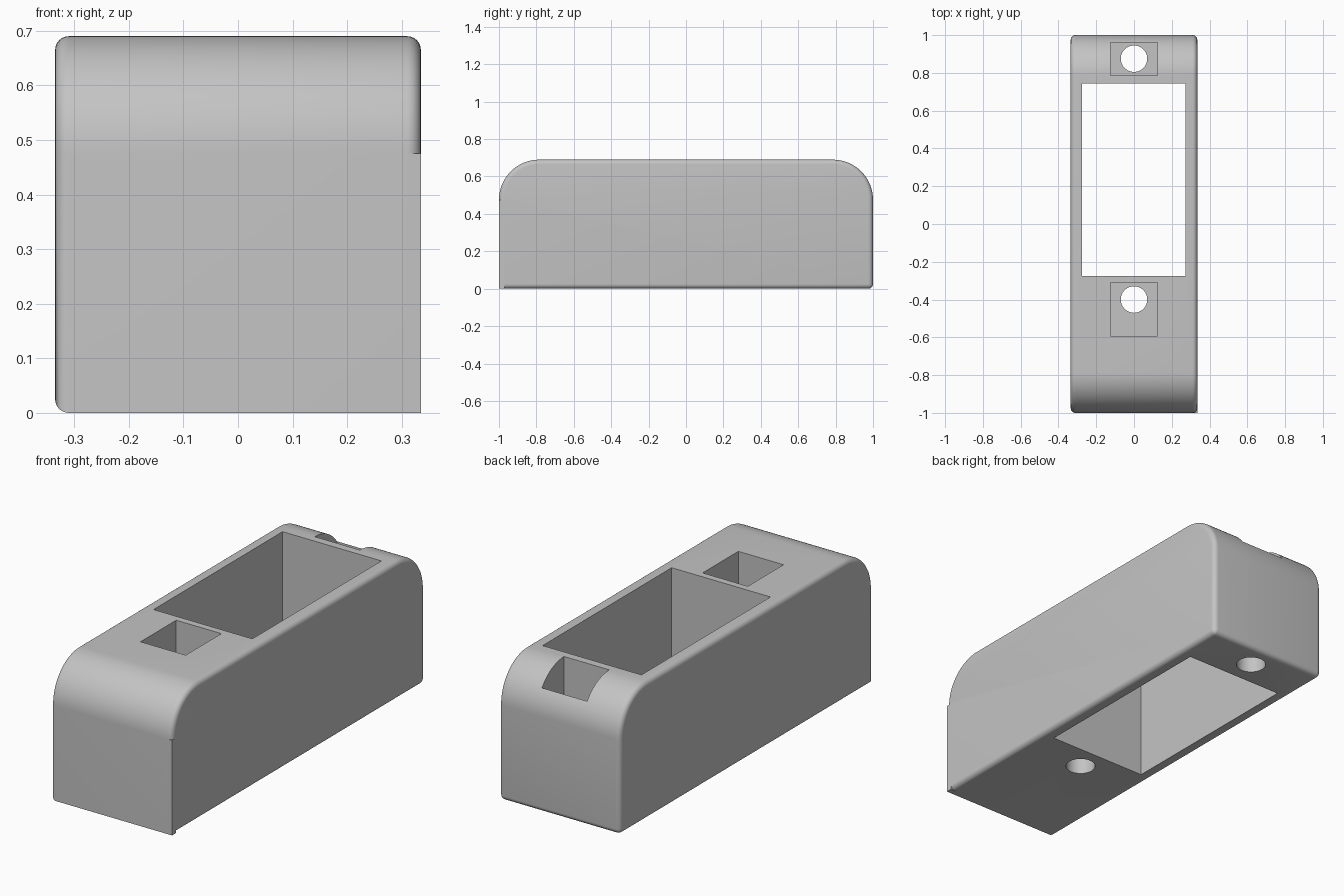
import bpy, bmesh
from math import sin, cos, pi

cube = bpy.data.objects.get("Cube")
if cube:
    bpy.data.objects.remove(cube, do_unlink=True)

HALF_W, HALF_L, HEIGHT = 0.335, 1.0, 0.69
CORNER, FILLET, FLOOR = 0.215, 0.025, 0.15

grey = bpy.data.materials.new("plain grey")
grey.use_nodes = True
grey.diffuse_color = (0.55, 0.55, 0.55, 1)
grey.node_tree.nodes["Principled BSDF"].inputs["Base Color"].default_value = grey.diffuse_color


def make_object(name, bm):
    mesh = bpy.data.meshes.new(name)
    bmesh.ops.recalc_face_normals(bm, faces=bm.faces)
    bm.to_mesh(mesh)
    bm.free()
    mesh.materials.append(grey)
    obj = bpy.data.objects.new(name, mesh)
    bpy.context.collection.objects.link(obj)
    return obj


def box(name, x0, x1, y0, y1, z0, z1):
    bm = bmesh.new()
    bmesh.ops.create_cube(bm, size=1)
    for v in bm.verts:
        v.co = [lo + (c + 0.5) * (hi - lo)
                for c, lo, hi in zip(v.co, (x0, y0, z0), (x1, y1, z1))]
    return make_object(name, bm)


def hole(name, y, radius):
    bm = bmesh.new()
    bmesh.ops.create_cone(bm, cap_ends=True, segments=48, radius1=radius,
                          radius2=radius, depth=1)
    bmesh.ops.translate(bm, verts=bm.verts, vec=(0, y, 0))
    return make_object(name, bm)


def combine(body, other, operation):
    mod = body.modifiers.new(other.name, "BOOLEAN")
    mod.operation, mod.solver, mod.object = operation, "EXACT", other
    bpy.ops.object.modifier_apply(modifier=mod.name)
    bpy.data.objects.remove(other, do_unlink=True)


# Housing: side profile with two round top corners, extruded across the width
profile = [(-HALF_L, 0), (HALF_L, 0)]
for side, start in ((1, 0), (-1, pi / 2)):
    for i in range(21):
        a = start + i / 20 * pi / 2
        profile.append((side * (HALF_L - CORNER) + CORNER * cos(a),
                        HEIGHT - CORNER + CORNER * sin(a)))
bm = bmesh.new()
side_face = bm.faces.new([bm.verts.new((-HALF_W, y, z)) for y, z in profile])
extruded = bmesh.ops.extrude_face_region(bm, geom=[side_face], use_keep_orig=True)
bmesh.ops.translate(bm, vec=(2 * HALF_W, 0, 0),
                    verts=[g for g in extruded["geom"] if isinstance(g, bmesh.types.BMVert)])
bmesh.ops.recalc_face_normals(bm, faces=bm.faces)


# Small fillet around both sides and along the back bottom edge
def is_filleted(edge):
    a, b = (v.co for v in edge.verts)
    along_side = abs(a.x - b.x) < 0.001
    back_bottom = a.z < 0.001 and b.z < 0.001 and a.y > 0 and b.y > 0
    return along_side or back_bottom


bmesh.ops.bevel(bm, geom=[e for e in bm.edges if is_filleted(e)], offset=FILLET,
                offset_type="OFFSET", segments=6, profile=0.5, affect="EDGES")
housing = make_object("housing", bm)
bpy.context.view_layer.objects.active = housing
housing.select_set(True)

# One front upright stays square below the round corner
combine(housing, box("square_corner", HALF_W - 0.03, HALF_W, -HALF_L, -HALF_L + 0.03,
                     0, HEIGHT - CORNER), "UNION")

# Through opening, two screw pockets and their holes
combine(housing, box("main_opening", -0.275, 0.272, -0.275, 0.745, -1, 1), "DIFFERENCE")
for label, y0, y1, centre in (("front", -0.592, -0.31, -0.40), ("back", 0.785, 0.96, 0.875)):
    combine(housing, box(label + "_pocket", -0.125, 0.125, y0, y1, FLOOR, 1), "DIFFERENCE")
    combine(housing, hole(label + "_screw_hole", centre, 0.07), "DIFFERENCE")

bpy.ops.object.shade_smooth_by_angle(angle=0.6)
